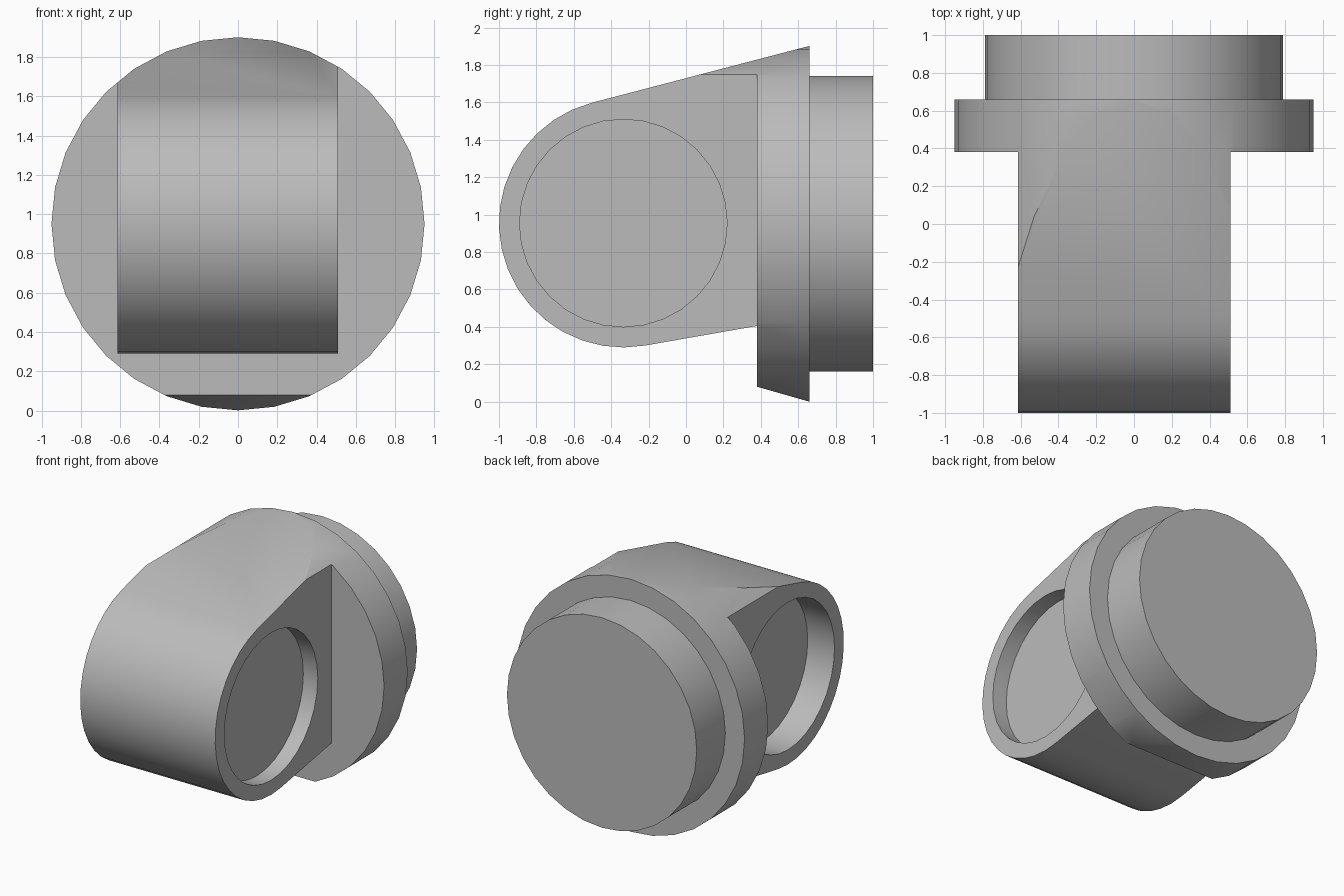
import bpy
import bmesh
from math import sin, cos, pi, radians
from mathutils import Matrix

if "Cube" in bpy.data.objects:
    bpy.data.objects.remove(bpy.data.objects["Cube"])

grey = bpy.data.materials.new("plain_grey")
grey.use_nodes = True
colour = (0.5, 0.5, 0.5, 1)
grey.diffuse_color = colour
grey.node_tree.nodes["Principled BSDF"].inputs["Base Color"].default_value = colour


def make(name, bm):
    bmesh.ops.recalc_face_normals(bm, faces=bm.faces)
    mesh = bpy.data.meshes.new(name)
    bm.to_mesh(mesh)
    bm.free()
    mesh.materials.append(grey)
    obj = bpy.data.objects.new(name, mesh)
    bpy.context.collection.objects.link(obj)
    return obj


def prism(name, profile, x0, x1):
    """Extrude a (y, z) profile along x."""
    bm = bmesh.new()
    face = bm.faces.new([bm.verts.new((x0, y, z)) for y, z in profile])
    new = bmesh.ops.extrude_face_region(bm, geom=[face])["geom"]
    verts = [v for v in new if isinstance(v, bmesh.types.BMVert)]
    bmesh.ops.translate(bm, verts=verts, vec=(x1 - x0, 0, 0))
    return make(name, bm)


def cylinder(name, radius, centre, length, axis, sides):
    bm = bmesh.new()
    turn = Matrix.Rotation(pi / 2, 4, "X" if axis == "Y" else "Y")
    bmesh.ops.create_cone(bm, cap_ends=True, segments=sides, radius1=radius,
                          radius2=radius, depth=length,
                          matrix=Matrix.Translation(centre) @ turn)
    return make(name, bm)


def boolean(target, cutter, operation):
    mod = target.modifiers.new("cut", "BOOLEAN")
    mod.object, mod.operation, mod.solver = cutter, operation, "EXACT"
    bpy.context.view_layer.objects.active = target
    bpy.ops.object.modifier_apply(modifier=mod.name)
    bpy.data.objects.remove(cutter)


def smooth(obj):
    bpy.ops.object.select_all(action="DESELECT")
    obj.select_set(True)
    bpy.context.view_layer.objects.active = obj
    bpy.ops.object.shade_smooth_by_angle(angle=radians(30))


# Side profile: rounded nose, tapered top and bottom, stepped flange
MID, NOSE_Y, NOSE_R = 0.955, -0.335, 0.665
FLANGE_FRONT, FLANGE_BACK = 0.38, 0.66
start, end, steps = radians(104.5), radians(280), 18
profile = []
for i in range(steps + 1):
    a = start + (end - start) * i / steps
    profile.append((NOSE_Y + NOSE_R * cos(a), MID + NOSE_R * sin(a)))
profile += [(FLANGE_FRONT, 0.405), (FLANGE_FRONT, 0.08),
            (FLANGE_BACK, 0.0), (FLANGE_BACK, 1.902)]
body = prism("body_with_flange", profile, -1.2, 1.2)

# Round the whole body to the flange outline
boolean(body, cylinder("flange_outline", 0.95, (0, 0, 0.951), 3, "Y", 32), "INTERSECT")

# Narrow the nose in front of the flange, then sink a round pocket in each side
LEFT, RIGHT, FLOOR = 0.51, -0.613, 0.39
for side, face in ((1, LEFT), (-1, RIGHT)):
    outline = [(-2, -1), (FLANGE_FRONT, -1), (FLANGE_FRONT, 3), (-2, 3)]
    boolean(body, prism("side_cutter", outline, face, side * 2), "DIFFERENCE")
    pocket = cylinder("pocket_cutter", 0.555, (side * (FLOOR + 0.5), NOSE_Y, MID), 1, "X", 32)
    boolean(body, pocket, "DIFFERENCE")
smooth(body)

# Rear plug
smooth(cylinder("rear_plug", 0.79, (0, 0.82, 0.951), 0.36, "Y", 32))
